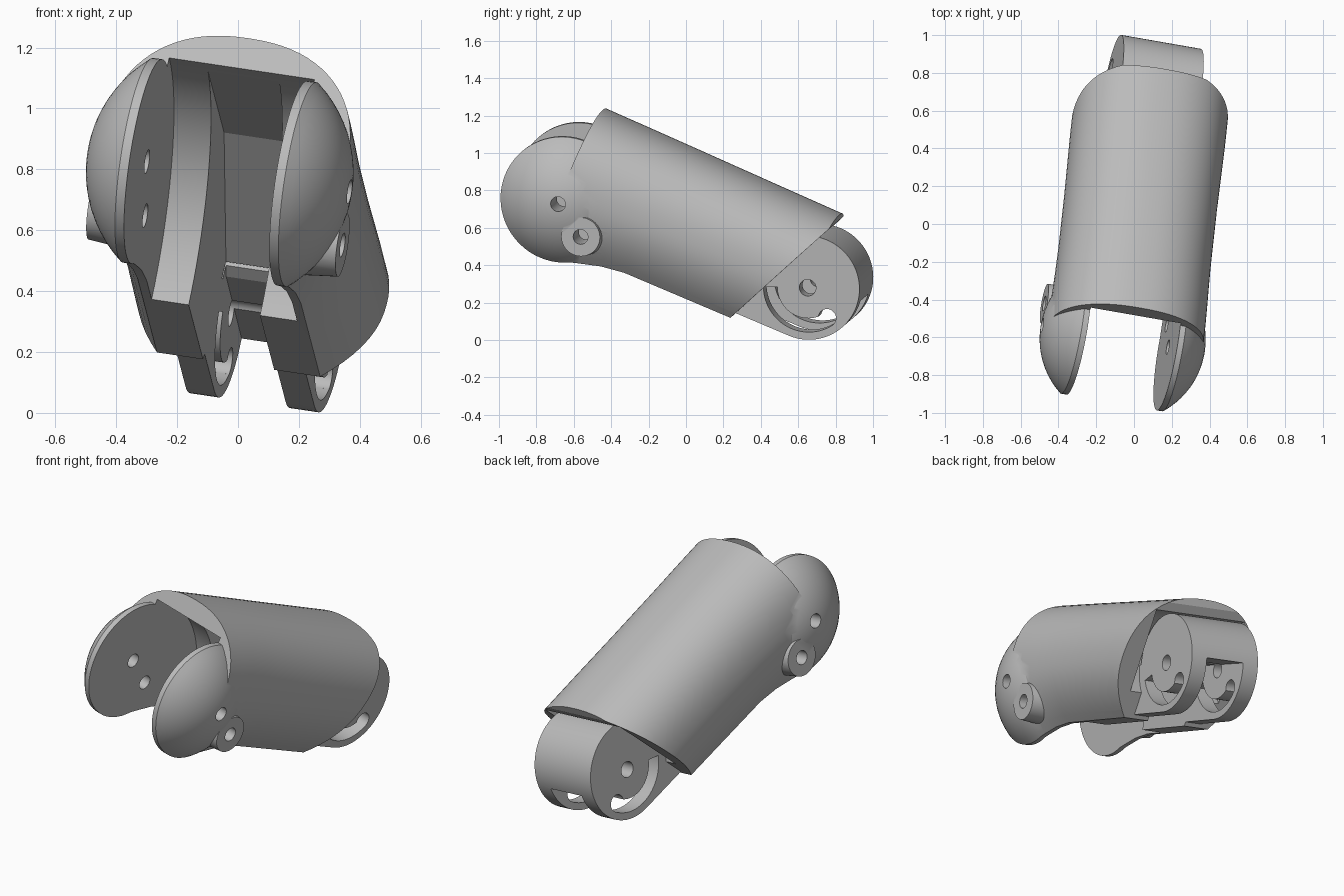
import bpy, bmesh, math
from mathutils import Matrix, Vector

cube = bpy.data.objects.get("Cube")
if cube:
    bpy.data.objects.remove(cube, do_unlink=True)

# Single plastic material
grey = bpy.data.materials.new("grey_plastic")
grey.use_nodes = True
grey.diffuse_color = (0.5, 0.5, 0.5, 1)
grey.node_tree.nodes["Principled BSDF"].inputs["Base Color"].default_value = (0.5, 0.5, 0.5, 1)

# Part frame: x across the hinge, y along the sleeve to the back, z up
ax = Vector((0.975, -0.17, -0.145)).normalized()
ay = Vector((0.10, 0.916, -0.388))
ay = (ay - ax * ay.dot(ax)).normalized()
az = ax.cross(ay)
FRAME = Matrix((ax, ay, az)).transposed().to_4x4()
FRAME.translation = (-0.06, -0.61, 0.79)
HINGE = (1.39, 0.067)


def loft(name, rings):
    """Skin closed rings of equal length and cap both ends."""
    bm = bmesh.new()
    loops = [[bm.verts.new(p) for p in ring] for ring in rings]
    n = len(loops[0])
    for a, b in zip(loops, loops[1:]):
        for i in range(n):
            j = (i + 1) % n
            bm.faces.new((a[i], a[j], b[j], b[i]))
    bm.faces.new(loops[0])
    bm.faces.new(loops[-1])
    bmesh.ops.recalc_face_normals(bm, faces=bm.faces)
    me = bpy.data.meshes.new(name)
    bm.to_mesh(me)
    bm.free()
    me.materials.append(grey)
    ob = bpy.data.objects.new(name, me)
    bpy.context.collection.objects.link(ob)
    return ob


def prism(name, pts, x0, x1):
    """Side profile (y, z) extruded across x."""
    return loft(name, [[(x, y, z) for y, z in pts] for x in (x0, x1)])


def arc(c, r, a0, a1, n):
    return [(c[0] + r * math.cos(math.radians(a0 + (a1 - a0) * i / n)),
             c[1] + r * math.sin(math.radians(a0 + (a1 - a0) * i / n))) for i in range(n + 1)]


def turned(name, c, profile, n=64):
    """Round part about the x axis through c from (x, radius) pairs."""
    return loft(name, [[(x, y, z) for y, z in arc(c, r, 0, 360, n)[:-1]] for x, r in profile])


def combine(target, tool, op):
    mod = target.modifiers.new("bool", "BOOLEAN")
    mod.operation, mod.object, mod.solver = op, tool, "EXACT"
    tool.hide_render = True
    bpy.context.view_layer.objects.active = target
    bpy.ops.object.modifier_apply(modifier=mod.name)
    bpy.data.objects.remove(tool, do_unlink=True)


def section(y, half, top, bottom):
    """Arched sleeve outline, tucked in towards a flat bottom."""
    zc, pts = 0.08, []
    for i in range(41):
        t = math.pi * i / 40
        c, s = math.cos(t), math.sin(t)
        pts.append((half * math.copysign(abs(c) ** 0.87, c), y, zc + (top - zc) * s ** 0.87))
    for k in range(1, 9):
        u = k / 8
        pts.append((-(half - (half - 0.275) * u ** 2), y, zc + (bottom - zc) * u))
    return pts + [(-x, yy, z) for x, yy, z in pts[:40:-1]]


# Sleeve, trimmed at the back by a slanted cut
sleeve = loft("sleeve", [section(*s) for s in (
    (-0.01, 0.412, 0.48, -0.335), (0.1, 0.412, 0.478, -0.318), (0.2, 0.41, 0.477, -0.288),
    (0.32, 0.407, 0.475, -0.255), (0.45, 0.405, 0.473, -0.237), (0.75, 0.405, 0.467, -0.237),
    (1.1, 0.41, 0.46, -0.237), (1.5, 0.41, 0.453, -0.237))])
combine(sleeve, prism("back_cut", [(1.38, 0.7), (1.38, 0.41), (1.07, -0.237), (0.976, -0.43),
                                   (2.0, -0.43), (2.0, 0.7)], -0.6, 0.6), "DIFFERENCE")

# Clearance recess around the hinge
combine(sleeve, turned("recess_cut", HINGE, [(-0.29, 0.297), (0.29, 0.297)]), "DIFFERENCE")

# Domed knuckle cheeks: thin rim and a spherical cap
CAP_R = 0.433
for side in (-1, 1):
    cap = [(0.275 + CAP_R * math.cos(math.radians(a)) - 0.268, CAP_R * math.sin(math.radians(a)))
           for a in (51.7, 47, 42, 37, 32, 27, 22, 17, 12, 7, 2)]
    cheek = turned("cheek", (0, 0), [(side * x, r) for x, r in [(0.2, 0.34)] + cap])
    combine(sleeve, cheek, "UNION")

# Rear hinge block with rounded end
block = prism("hinge_block", arc(HINGE, 0.281, -90, 180, 60) + [(0.9, HINGE[1]), (0.9, -0.214)],
              -0.217, 0.217)
combine(sleeve, block, "UNION")

# Pin bosses on the cheeks
for side in (-1, 1):
    boss = turned("boss", (0.176, -0.12), [(side * 0.27, 0.12), (side * 0.42, 0.105)], 48)
    combine(sleeve, boss, "UNION")

# Wide front socket with a curved back, then the narrow channel to the rear
socket = arc((0, -0.24), 0.61, 90, 0, 20) + [(0.61, -0.5), (-0.6, -0.5), (-0.6, 0.37)]
combine(sleeve, prism("socket_cut", socket, -0.245, 0.245), "DIFFERENCE")
combine(sleeve, prism("channel_cut", [(0.03, 0.368), (0.57, 0.368), (1.16, 0.10), (2.0, 0.09),
                                      (2.0, -0.6), (0.03, -0.6)], -0.12, 0.12), "DIFFERENCE")

# Pin holes and curved tendon slots
for c, r in (((0, 0), 0.04), ((0.176, -0.12), 0.04), (HINGE, 0.045)):
    combine(sleeve, turned("pin_hole", c, [(-0.7, r), (0.7, r)], 32), "DIFFERENCE")
slot = arc(HINGE, 0.24, 202, 325, 28) + arc(HINGE, 0.165, 325, 202, 28)
combine(sleeve, prism("slot_cut", slot, -0.25, 0.25), "DIFFERENCE")
bulb = arc(HINGE, 0.192, 325, 325, 1)[0]
combine(sleeve, turned("slot_end", bulb, [(-0.25, 0.048), (0.25, 0.048)], 32), "DIFFERENCE")

# Pose and shading
sleeve.data.transform(FRAME)
sleeve.name = "finger_sleeve"
bpy.ops.object.select_all(action="DESELECT")
sleeve.select_set(True)
bpy.context.view_layer.objects.active = sleeve
bpy.ops.object.shade_smooth_by_angle(angle=math.radians(20))
